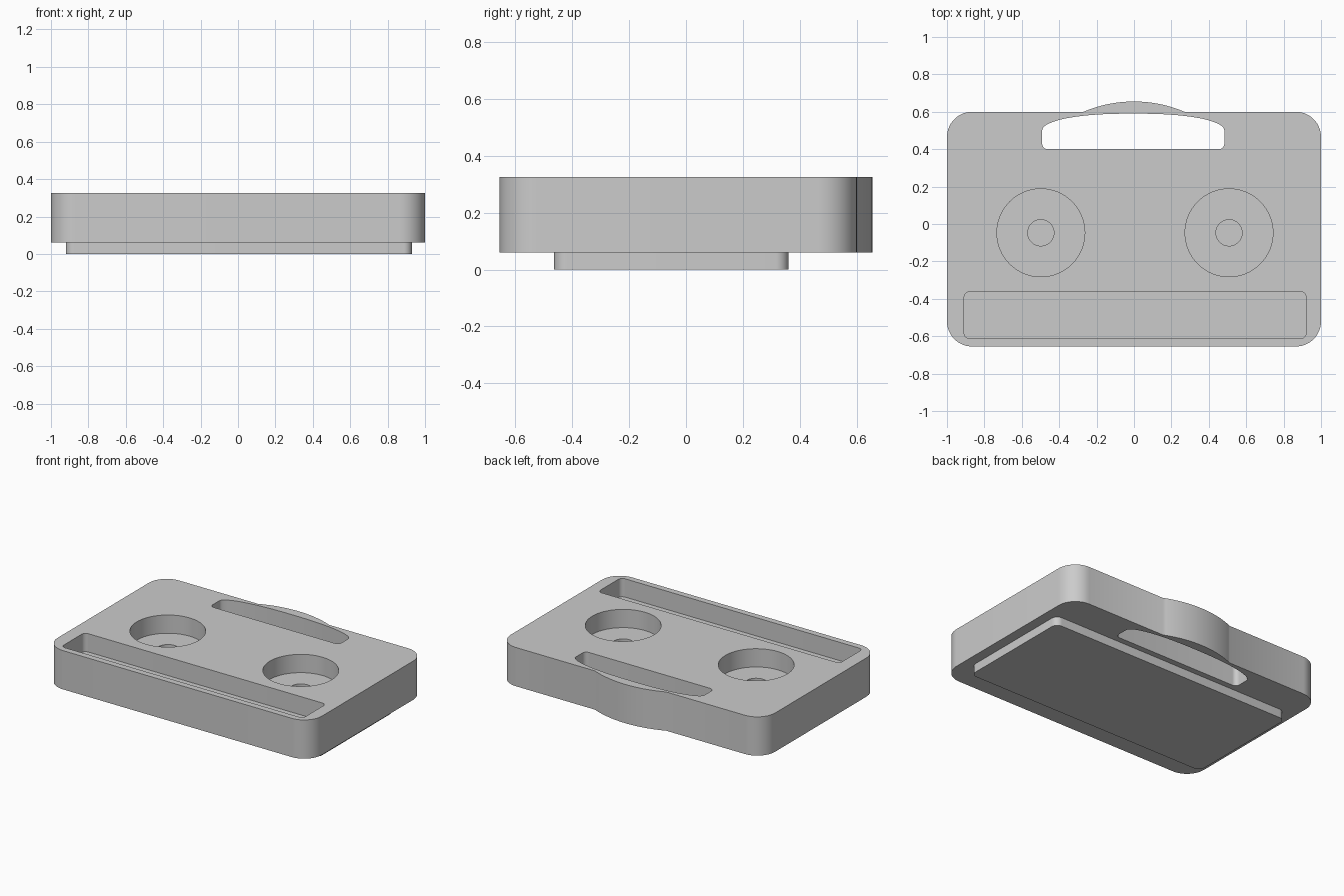
import bpy
import bmesh
from math import sin, cos, pi, asin, radians

default = bpy.data.objects.get("Cube")
if default:
    bpy.data.objects.remove(default, do_unlink=True)

grey = bpy.data.materials.new("plain grey")
grey.use_nodes = True
COLOUR = (0.6, 0.6, 0.6, 1)
grey.diffuse_color = COLOUR
grey.node_tree.nodes["Principled BSDF"].inputs["Base Color"].default_value = COLOUR


def arc(cx, cy, r, start, end, steps):
    """Points along an arc, angles in degrees."""
    angles = [radians(start + (end - start) * i / steps) for i in range(steps + 1)]
    return [(cx + r * cos(a), cy + r * sin(a)) for a in angles]


def rounded_rect(x0, x1, y0, y1, r, steps=10):
    return (arc(x1 - r, y0 + r, r, -90, 0, steps) + arc(x1 - r, y1 - r, r, 0, 90, steps)
            + arc(x0 + r, y1 - r, r, 90, 180, steps) + arc(x0 + r, y0 + r, r, 180, 270, steps))


def circle(cx, cy, r, steps=64):
    return arc(cx, cy, r, 0, 360, steps)[:-1]


def prism(name, outline, z0, z1):
    """Extrude a counter-clockwise outline from z0 to z1."""
    bm = bmesh.new()
    face = bm.faces.new([bm.verts.new((x, y, z0)) for x, y in outline])
    top = bmesh.ops.extrude_face_region(bm, geom=[face])["geom"]
    bmesh.ops.translate(bm, vec=(0, 0, z1 - z0),
                        verts=[v for v in top if isinstance(v, bmesh.types.BMVert)])
    bmesh.ops.recalc_face_normals(bm, faces=bm.faces)
    mesh = bpy.data.meshes.new(name)
    bm.to_mesh(mesh)
    bm.free()
    mesh.materials.append(grey)
    obj = bpy.data.objects.new(name, mesh)
    bpy.context.collection.objects.link(obj)
    return obj


def combine(target, tool, operation):
    """Apply a boolean and discard the tool."""
    mod = target.modifiers.new(operation.lower(), 'BOOLEAN')
    mod.operation = operation
    mod.solver = 'EXACT'
    mod.object = tool
    bpy.context.view_layer.objects.active = target
    bpy.ops.object.modifier_apply(modifier=mod.name)
    bpy.data.objects.remove(tool, do_unlink=True)


BOTTOM, TOP, FLOOR, ABOVE = 0.06, 0.325, 0.2, 0.5
BACK = 0.6

# Case outline: rounded rectangle with a shallow bulge behind the handle
half, rise = 0.27, 0.055
radius = (half ** 2 + rise ** 2) / (2 * rise)
spread = asin(half / radius) * 180 / pi
corners = rounded_rect(-1, 1, -0.655, BACK, 0.135, 14)
bulge = arc(0, BACK + rise - radius, radius, 90 - spread, 90 + spread, 32)
middle = len(corners) // 2
body = prism("tray_body", corners[:middle] + bulge + corners[middle:], BOTTOM, TOP)

# Raised foot underneath, sunk into the case before joining
foot = prism("foot_plate", rounded_rect(-0.92, 0.93, -0.463, 0.36, 0.045), 0, BOTTOM + 0.03)
combine(body, foot, 'UNION')

# Handle opening: straight front edge, domed back edge
mid_x, width, low, shoulder = -0.004, 0.487, 0.4, 0.5
dome = []
for i in range(49):
    t = cos(pi * i / 48)
    dome.append((mid_x + width * t, shoulder + 0.09 * (1 - min(1, abs(t)) ** 2.4) ** 0.5))
r = 0.03
slot = (arc(mid_x - width + r, low + r, r, 180, 270, 8)
        + arc(mid_x + width - r, low + r, r, -90, 0, 8) + dome)
combine(body, prism("handle_cutter", slot, -0.1, ABOVE), 'DIFFERENCE')

# Long front trough
trough = rounded_rect(-0.908, 0.92, -0.613, -0.362, 0.03)
combine(body, prism("trough_cutter", trough, FLOOR, ABOVE), 'DIFFERENCE')

# Two round wells, each with a small hole in its floor
for x in (-0.498, 0.508):
    for size, depth in ((0.235, FLOOR), (0.07, FLOOR - 0.06)):
        cutter = prism("well_cutter", circle(x, -0.047, size), depth, ABOVE)
        combine(body, cutter, 'DIFFERENCE')

# Smooth curved walls, sharp rims
bpy.ops.object.select_all(action='DESELECT')
body.select_set(True)
bpy.context.view_layer.objects.active = body
bpy.ops.object.shade_smooth_by_angle(angle=radians(25))
